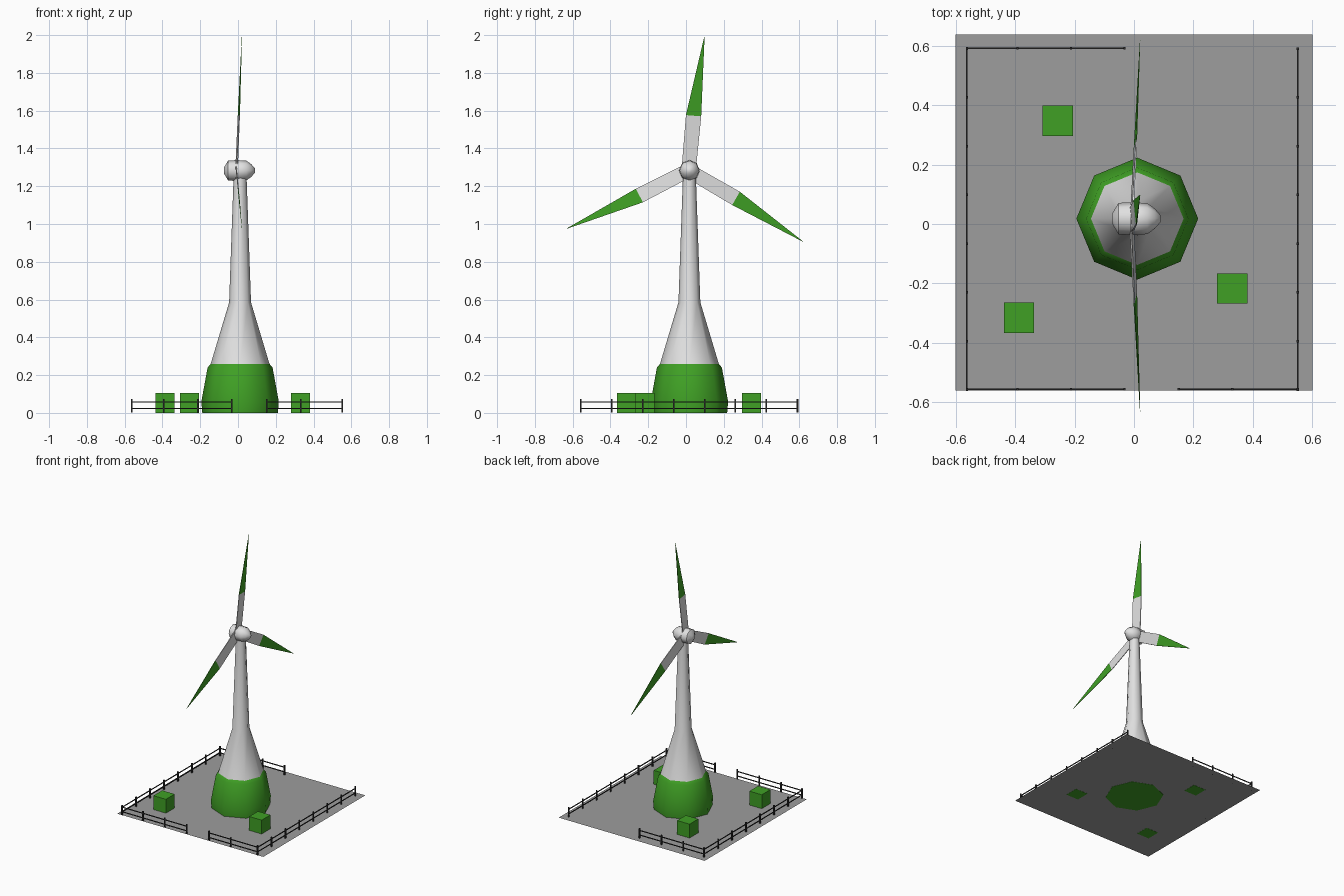
import bpy, bmesh, math
from mathutils import Matrix, Vector

cube = bpy.data.objects.get("Cube")
if cube:
    bpy.data.objects.remove(cube, do_unlink=True)


def material(name, rgb):
    m = bpy.data.materials.new(name)
    m.use_nodes = True
    m.diffuse_color = (*rgb, 1)
    m.node_tree.nodes["Principled BSDF"].inputs["Base Color"].default_value = (*rgb, 1)
    return m


GREEN = material("leaf green", (0.05, 0.35, 0.018))
WHITE = material("off white", (0.75, 0.75, 0.75))
GREY = material("concrete grey", (0.34, 0.34, 0.34))
DARK = material("dark fence", (0.03, 0.03, 0.03))

CX, CY, HUB_Z = 0.011, 0.018, 1.283


def finish(name, bm, mats, smooth=None):
    bmesh.ops.recalc_face_normals(bm, faces=bm.faces)
    me = bpy.data.meshes.new(name)
    bm.to_mesh(me)
    bm.free()
    ob = bpy.data.objects.new(name, me)
    bpy.context.collection.objects.link(ob)
    for m in mats:
        me.materials.append(m)
    if smooth:
        bpy.ops.object.select_all(action='DESELECT')
        ob.select_set(True)
        bpy.context.view_layer.objects.active = ob
        bpy.ops.object.shade_smooth_by_angle(angle=math.radians(smooth))
    return ob


def lathe(name, profile, mat, matrix, sides=8, smooth=50):
    """Spin (height, radius) points about local z, with capped ends."""
    bm = bmesh.new()
    rings = []
    for h, r in profile:
        rings.append([bm.verts.new((r * math.cos(a), r * math.sin(a), h))
                      for a in (2 * math.pi * i / sides for i in range(sides))])
    for lo, hi in zip(rings, rings[1:]):
        for i in range(sides):
            j = (i + 1) % sides
            bm.faces.new((lo[i], lo[j], hi[j], hi[i]))
    bm.faces.new(rings[0])
    bm.faces.new(rings[-1])
    bm.transform(matrix)
    return finish(name, bm, [mat], smooth)


def add_box(bm, lo, hi):
    lo, hi = Vector(lo), Vector(hi)
    m = Matrix.Translation((lo + hi) / 2) @ Matrix.Diagonal((*(hi - lo), 1))
    bmesh.ops.create_cube(bm, size=1, matrix=m)


# Ground sheet
bm = bmesh.new()
bm.faces.new([bm.verts.new(p) for p in
              ((-0.6, -0.56, 0.001), (0.6, -0.56, 0.001), (0.6, 0.637, 0.001), (-0.6, 0.637, 0.001))])
finish("ground", bm, [GREY])

# Tower: green foot and white tapering mast
upright = Matrix.Translation((CX, CY, 0))
lathe("tower_foot", [(0, 0.2), (0.06, 0.205), (0.24, 0.172), (0.26, 0.155)], GREEN, upright)
lathe("tower_mast", [(0.255, 0.157), (0.585, 0.058), (1.26, 0.034)], WHITE, upright)

# Hub and nacelle lie along x
along_x = Matrix.Translation((0, CY, HUB_Z)) @ Matrix.Rotation(math.pi / 2, 4, 'Y')
lathe("hub", [(-0.073, 0.018), (-0.052, 0.053), (-0.01, 0.055)], WHITE, along_x)
lathe("nacelle", [(-0.01, 0.048), (0.0, 0.055), (0.045, 0.052), (0.07, 0.034), (0.089, 0.012)],
      WHITE, along_x)

# Blades: thin tapered plates, coned and slightly pitched, with green outer halves
outline = [[(0.03, -0.038), (0.03, 0.038)], [(0.29, -0.048), (0.293, 0.033)],
           [(0.713, -0.001), (0.713, 0.001)]]
for n, deg in enumerate((83.2, 205.5, 328.2), 1):
    a = math.radians(deg)
    bm = bmesh.new()
    rows = []
    for (pair, t) in zip(outline, (0.003, 0.002, 0.0005)):
        row = []
        for (u, v), sides in zip(pair, ((t, -t), (-t, t))):
            for dx in sides:
                row.append(bm.verts.new((
                    -0.008 + 0.04 * u - 0.1 * v + dx,
                    CY - 0.005 + u * math.cos(a) + v * math.sin(a),
                    HUB_Z + u * math.sin(a) - v * math.cos(a))))
        rows.append(row)
    for k in range(2):
        for i in range(4):
            j = (i + 1) % 4
            f = bm.faces.new((rows[k][i], rows[k][j], rows[k + 1][j], rows[k + 1][i]))
            f.material_index = k
    bm.faces.new(rows[0])
    bm.faces.new(rows[2]).material_index = 1
    finish(f"blade_{n}", bm, [WHITE, GREEN])

# Green boxes on the ground
for n, (x, y) in enumerate(((-0.257, 0.347), (0.331, -0.217), (-0.387, -0.315)), 1):
    bm = bmesh.new()
    add_box(bm, (x - 0.051, y - 0.051, 0), (x + 0.051, y + 0.051, 0.104))
    finish(f"box_{n}", bm, [GREEN])


# Fences: posts along an axis joined by two rails
def fence(name, axis, fixed, stops):
    bm = bmesh.new()

    def bar(s0, s1, w, z0, z1):
        lo, hi = (s0, fixed - w), (s1, fixed + w)
        if axis == 'y':
            lo, hi = lo[::-1], hi[::-1]
        add_box(bm, (*lo, z0), (*hi, z1))

    for s in stops:
        bar(s - 0.004, s + 0.004, 0.004, 0.001, 0.073)
    for z in (0.024, 0.058):
        bar(stops[0], stops[-1], 0.0025, z - 0.003, z + 0.003)
    finish(name, bm, [DARK])


side = [-0.558 + 0.164 * i for i in range(8)]
short = [-0.562, -0.392, -0.212, -0.032]
fence("left_fence", 'y', 0.551, side)
fence("right_fence", 'y', -0.562, side)
fence("back_fence", 'x', 0.591, short)
fence("front_fence_long", 'x', -0.556, short)
fence("front_fence_short", 'x', -0.556, [0.151, 0.331, 0.551])
